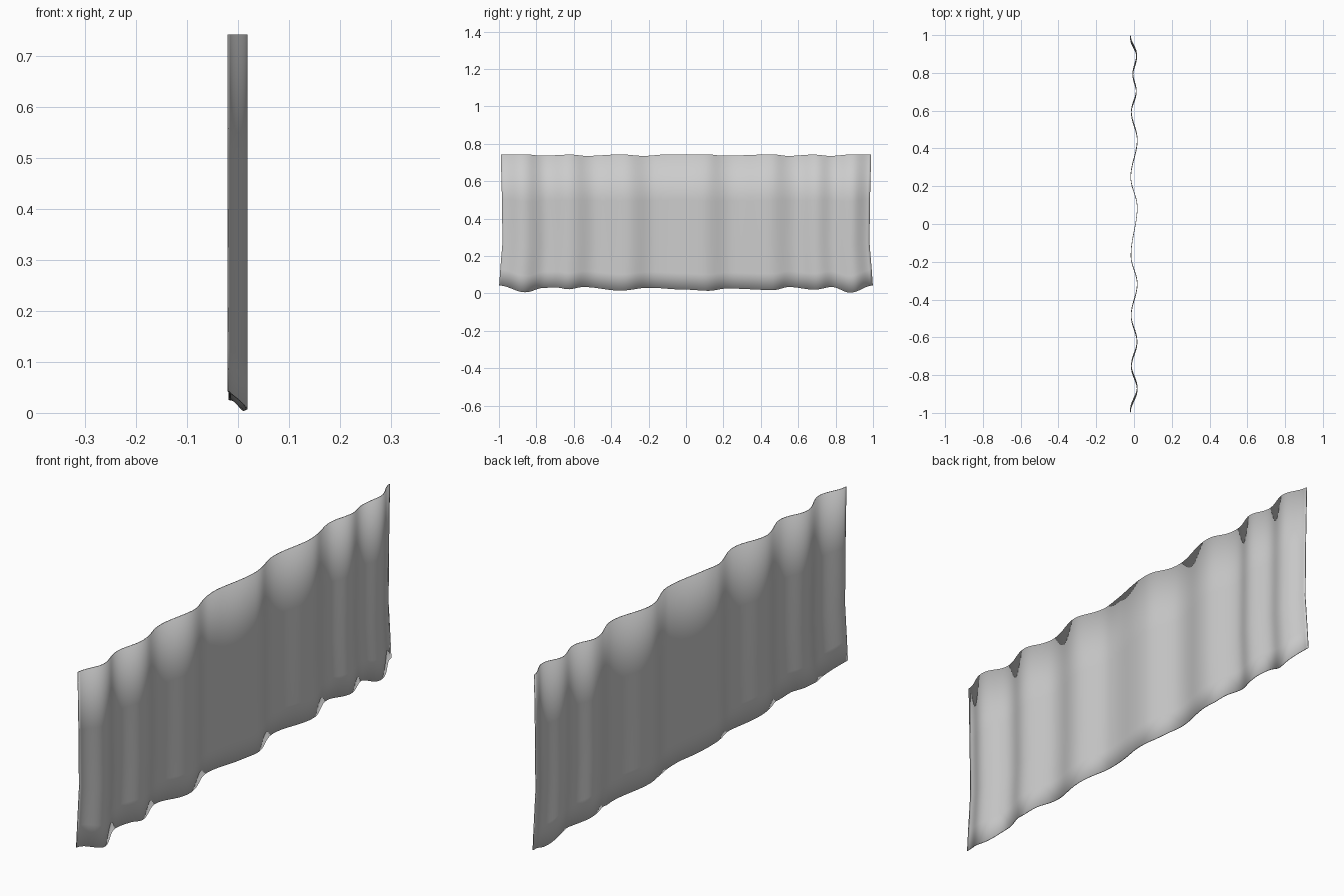
import bpy, math

if "Cube" in bpy.data.objects:
    bpy.data.objects.remove(bpy.data.objects["Cube"])

# Fold line seen from above: (y, x)
FOLDS = [(-1, -.019), (-.88, .017), (-.76, -.014), (-.63, .016), (-.49, -.015),
         (-.32, .017), (-.17, -.016), (.09, .017), (.25, -.017), (.45, .017),
         (.6, -.014), (.71, .012), (.8, -.006), (.9, .014), (1, -.019)]
# Wavy hem and upper edge: (y, z)
HEM = [(-1, .042), (-.86, .006), (-.76, .03), (-.69, .031), (-.63, .022), (-.55, .034),
       (-.35, .015), (-.2, .03), (0, .02), (.12, .014), (.22, .026), (.47, .018),
       (.55, .034), (.69, .02), (.78, .034), (.88, .004), (1, .042)]
TOP = [(-1, .743), (-.86, .743), (-.78, .736), (-.62, .742), (-.54, .735), (-.35, .743),
       (-.23, .735), (-.1, .743), (.12, .743), (.2, .736), (.47, .743), (.55, .735),
       (.69, .742), (.78, .735), (.9, .743), (1, .743)]
# Side flare: (height fraction, half width)
ROWS = [(0, .999), (.12, .993), (.33, .981), (.66, .984), (1, .99)]


def wave(points, t):
    """Smooth interpolation through turning points."""
    for (a, u), (b, v) in zip(points, points[1:]):
        if t <= b:
            s = (1 - math.cos(math.pi * (t - a) / (b - a))) / 2
            return u + (v - u) * s
    return points[-1][1]


# Draped sheet
N = 160
verts, faces = [], []
for f, w in ROWS:
    for i in range(N + 1):
        t = -1 + 2 * i / N
        lo, hi = wave(HEM, t), wave(TOP, t)
        verts.append((wave(FOLDS, t), t * w, lo + (hi - lo) * f))
for r in range(len(ROWS) - 1):
    for i in range(N):
        a = r * (N + 1) + i
        faces.append((a, a + 1, a + N + 2, a + N + 1))

mesh = bpy.data.meshes.new("curtain")
mesh.from_pydata(verts, [], faces)
mesh.shade_smooth()
curtain = bpy.data.objects.new("curtain", mesh)
bpy.context.collection.objects.link(curtain)

# Thin cloth thickness
solid = curtain.modifiers.new("thickness", 'SOLIDIFY')
solid.thickness = .003
solid.offset = 0
